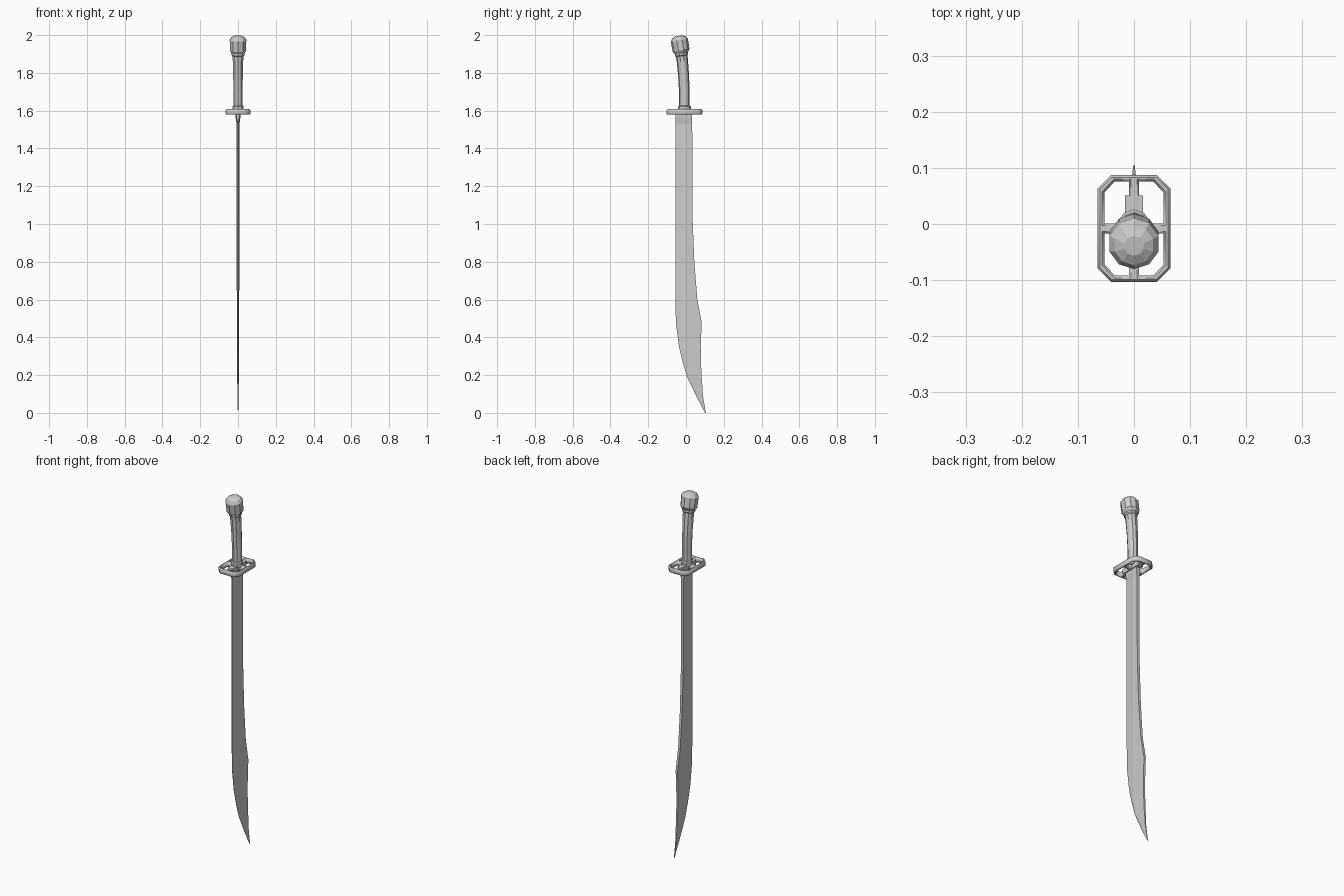
import bpy, math
from mathutils import Vector


def loft(name, rings):
    """Join equal-sized rings of points into a closed solid."""
    n = len(rings[0])
    verts = [p for r in rings for p in r]
    faces = []
    for i in range(len(rings) - 1):
        for j in range(n):
            k = (j + 1) % n
            faces.append((i * n + j, i * n + k, (i + 1) * n + k, (i + 1) * n + j))
    faces.append(tuple(reversed(range(n))))
    faces.append(tuple(range(len(verts) - n, len(verts))))
    me = bpy.data.meshes.new(name)
    me.from_pydata(verts, [], faces)
    ob = bpy.data.objects.new(name, me)
    bpy.context.collection.objects.link(ob)
    return ob


def ring(z, y, rx, ry, tilt, sides=10):
    """Oval ring leaning toward -y by tilt degrees."""
    t = math.radians(tilt)
    pts = []
    for i in range(sides):
        a = math.pi / 2 + 2 * math.pi * i / sides
        d = ry * math.sin(a)
        pts.append((rx * math.cos(a), y + d * math.cos(t), z + d * math.sin(t)))
    return pts


# Blade: z, edge y, ridge y, spine y, half thickness, half thickness at edge
blade = [
    (0.0, 0.101, 0.103, 0.105, 0.001, 0.0002),
    (0.09, 0.054, 0.068, 0.09, 0.003, 0.0003),
    (0.19, 0.006, 0.016, 0.083, 0.0045, 0.0004),
    (0.27, -0.018, 0.0, 0.079, 0.005, 0.0004),
    (0.35, -0.037, 0.0, 0.078, 0.0055, 0.0004),
    (0.48, -0.054, 0.0, 0.083, 0.006, 0.0004),
    (0.60, -0.055, 0.0, 0.060, 0.0065, 0.0004),
    (0.80, -0.055, 0.0, 0.044, 0.007, 0.0004),
    (1.05, -0.055, 0.0, 0.034, 0.0075, 0.0004),
    (1.53, -0.055, 0.0, 0.033, 0.008, 0.0004),
    (1.56, -0.055, 0.0, 0.033, 0.012, 0.007),
    (1.59, -0.055, 0.0, 0.033, 0.012, 0.012),
]
loft("blade", [[(-e, a, z), (e, a, z), (t, m, z), (t, s, z), (-t, s, z), (-t, m, z)]
               for z, a, m, s, t, e in blade])

# Guard: chamfered octagonal plate pierced by four windows
CY = -0.008
cu = bpy.data.curves.new("guard", 'CURVE')
cu.dimensions = '2D'
cu.fill_mode = 'BOTH'
cu.extrude = 0.0105
cu.bevel_depth = 0.004
cu.bevel_resolution = 0
cu.offset = -0.004


def outline(pts):
    sp = cu.splines.new('POLY')
    sp.points.add(len(pts) - 1)
    for p, (x, y) in zip(sp.points, pts):
        p.co = (x, y, 0, 1)
    sp.use_cyclic_u = True


outline([(0.041, -0.095), (0.065, -0.071), (0.065, 0.071), (0.041, 0.095),
         (-0.041, 0.095), (-0.065, 0.071), (-0.065, -0.071), (-0.041, -0.095)])
window = [(0.009, 0.009), (0.053, 0.009), (0.053, 0.064), (0.034, 0.084), (0.009, 0.084)]
for sx in (1, -1):
    for sy in (1, -1):
        outline([(x * sx, y * sy) for x, y in window])
guard = bpy.data.objects.new("guard", cu)
bpy.context.collection.objects.link(guard)
guard.location = (0, CY, 1.593)
bpy.context.view_layer.objects.active = guard
guard.select_set(True)
bpy.ops.object.convert(target='MESH')

# Boss in the guard around the blade root
bpy.ops.mesh.primitive_cube_add(size=1, location=(0, CY, 1.593))
boss = bpy.context.object
boss.name = "guard_boss"
boss.scale = (0.032, 0.118, 0.027)

# Grip collars, z, y, rx, ry, tilt
loft("lower_collar", [ring(*r) for r in [
    (1.600, -0.008, 0.031, 0.034, 0), (1.622, -0.008, 0.031, 0.034, 0),
    (1.628, -0.008, 0.026, 0.029, 0)]])
loft("grip", [ring(*r) for r in [
    (1.61, -0.008, 0.025, 0.028, 0), (1.70, -0.009, 0.025, 0.028, 2),
    (1.79, -0.013, 0.027, 0.029, 4), (1.86, -0.019, 0.029, 0.030, 7),
    (1.91, -0.025, 0.031, 0.031, 9)]])
loft("upper_collar", [ring(*r) for r in [
    (1.889, -0.022, 0.030, 0.030, 9), (1.894, -0.023, 0.035, 0.035, 9),
    (1.905, -0.025, 0.035, 0.035, 9), (1.910, -0.026, 0.031, 0.031, 9)]])

# Pommel: faceted knob following the lean of the grip
loft("pommel", [ring(*r) for r in [
    (1.902, -0.024, 0.033, 0.033, 10), (1.918, -0.026, 0.045, 0.045, 10),
    (1.973, -0.035, 0.046, 0.046, 10), (1.988, -0.038, 0.036, 0.036, 10),
    (1.996, -0.039, 0.018, 0.018, 10)]])
